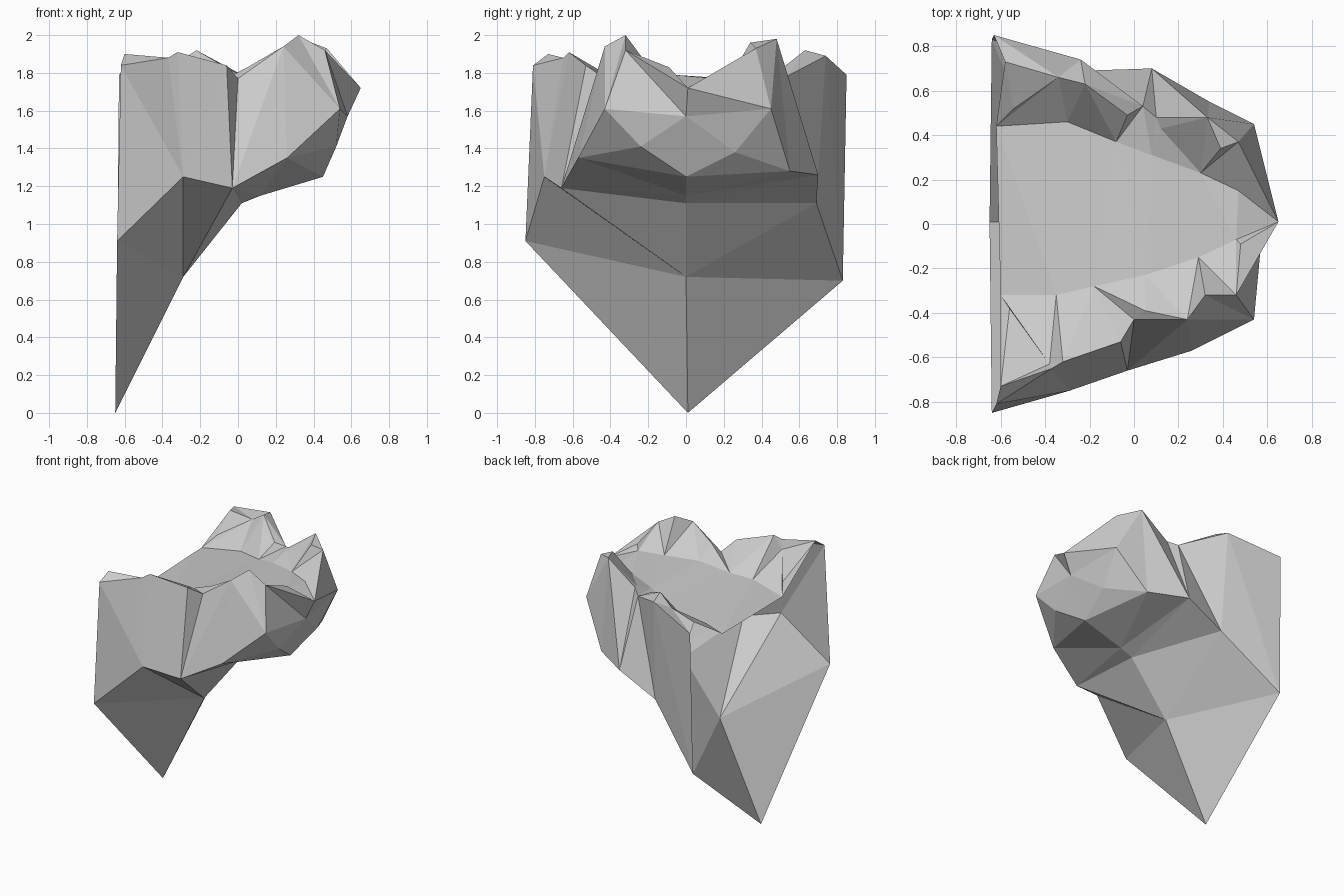
import bpy
from mathutils import Vector

if "Cube" in bpy.data.objects:
    bpy.data.objects.remove(bpy.data.objects["Cube"])


def bridge(a, b):
    """Triangles between two polylines, advancing along x."""
    tris, i, j = [], 0, 0
    while i < len(a) - 1 or j < len(b) - 1:
        step_a = j == len(b) - 1 or (i < len(a) - 1 and a[i + 1][0] <= b[j + 1][0])
        tri = (a[i], b[j], a[i + 1] if step_a else b[j + 1])
        i, j = (i + 1, j) if step_a else (i, j + 1)
        p, q, r = map(Vector, tri)
        if (q - p).cross(r - p).length > 1e-6:
            tris.append(tri)
    return tris


def skin(name, strips, up):
    """Flat-faced open surface from bridged strips, facing along 'up'."""
    tris = []
    for a, b in strips:
        tris += bridge(a, b)
    verts = list(dict.fromkeys(p for t in tris for p in t))
    index = {p: k for k, p in enumerate(verts)}
    faces = []
    for t in tris:
        p, q, r = map(Vector, t)
        f = [index[v] for v in t]
        faces.append(f if (q - p).cross(r - p).dot(Vector(up)) > 0 else f[::-1])
    mesh = bpy.data.meshes.new(name)
    mesh.from_pydata(verts, [], faces)
    obj = bpy.data.objects.new(name, mesh)
    bpy.context.collection.objects.link(obj)
    return obj


# Shared edge lines of the rock
nose = (.65, .01, 1.72)
chin = (.58, 0, 1.57)
keel = [(-.65, .01, 0), (-.29, 0, .72), (.02, 0, 1.11), (.12, 0, 1.15), (.45, 0, 1.25), chin]

front_low = [(-.64, -.85, .91), (-.29, -.75, 1.25), (-.03, -.66, 1.19), (.26, -.57, 1.35)]
front_cheek, front_jaw = (.52, -.24, 1.41), (.54, -.43, 1.61)
back_low = [(-.64, .83, .70), (-.22, .69, 1.11), (.08, .70, 1.26), (.34, .55, 1.28)]
back_cheek, back_jaw = (.50, .26, 1.38), (.54, .45, 1.61)

front_wall = [(-.62, -.81, 1.84), (-.37, -.65, 1.88), (-.32, -.62, 1.91),
              (-.06, -.53, 1.84), (0, -.43, 1.77), (.24, -.43, 1.94)]
front_peak = [front_wall[-1], (.32, -.32, 2.0), (.46, -.32, 1.92), nose]
front_rim = [(-.60, -.73, 1.90)] + front_wall[1:5] + [(.05, -.39, 1.83)] + front_peak
front_ledge = ([front_rim[0], (-.56, -.38, 1.70), (-.38, -.63, 1.81)] + front_rim[2:-1]
               + [(.48, -.09, 1.83), nose])
back_wall = [(-.63, .85, 1.79), (-.24, .74, 1.89), (.04, .53, 1.78), (.10, .48, 1.81),
             (.33, .48, 1.98)]
back_peak = [back_wall[-1], (.47, .37, 1.93)]
back_rim = [(-.58, .73, 1.82), (-.34, .66, 1.84), (-.22, .63, 1.92)] + back_wall[2:] + back_peak[1:]
back_ledge = [back_rim[0], (-.54, .52, 1.72)] + back_rim[1:3] + [(-.03, .49, 1.81)] \
    + back_wall[2:4] + [(.12, .43, 1.80), back_wall[-1], (.39, .34, 1.96), back_peak[1]]

front_floor = [(-.60, -.32, 1.62), (-.35, -.32, 1.69), (-.18, -.28, 1.71), (.05, -.23, 1.76),
               (.29, -.15, 1.77), (.46, -.07, 1.79), nose]
back_floor = [(-.62, .44, 1.63), (-.30, .46, 1.68), (-.08, .37, 1.71), (.08, .31, 1.75),
              (.30, .23, 1.77), (.47, .15, 1.77), nose]

# Underside, two halves meeting on the keel
for side, low, cheek, jaw, s in (("front", front_low, front_cheek, front_jaw, -1),
                                 ("back", back_low, back_cheek, back_jaw, 1)):
    skin(side + "_underside", [(keel, low + [cheek]), ([low[-1], cheek, chin], [jaw])],
         (.5, s * .3, -.6))

# Outer cliffs, wrapping round to the nose
skin("front_cliff", [(front_low[:2], front_wall[:1]), (front_low[1:], front_wall),
                     ([front_low[-1], front_jaw], front_wall[-1:]),
                     ([front_jaw, chin], front_peak[:3]), ([chin, nose], front_peak[2:3])],
     (.6, -1, .1))
skin("back_cliff", [(back_low, back_wall), ([back_low[-1], back_jaw], back_wall[-1:]),
                    ([back_jaw, nose], back_peak)], (.6, 1, .1))
skin("nose_side", [([chin, nose], [back_jaw])], (1, .3, -.2))

# Inner slopes down to the plateau
skin("front_inner_slope", [(front_wall + front_peak[1:], front_rim), (front_rim, front_ledge),
                           (front_ledge, front_floor)], (0, .5, 1))
skin("back_inner_slope", [(back_wall + back_peak[1:], back_rim), (back_rim, back_ledge),
                          (back_ledge, back_floor)], (0, -.3, 1))

# Plateau floor
skin("plateau", [(front_floor, back_floor)], (0, 0, 1))
